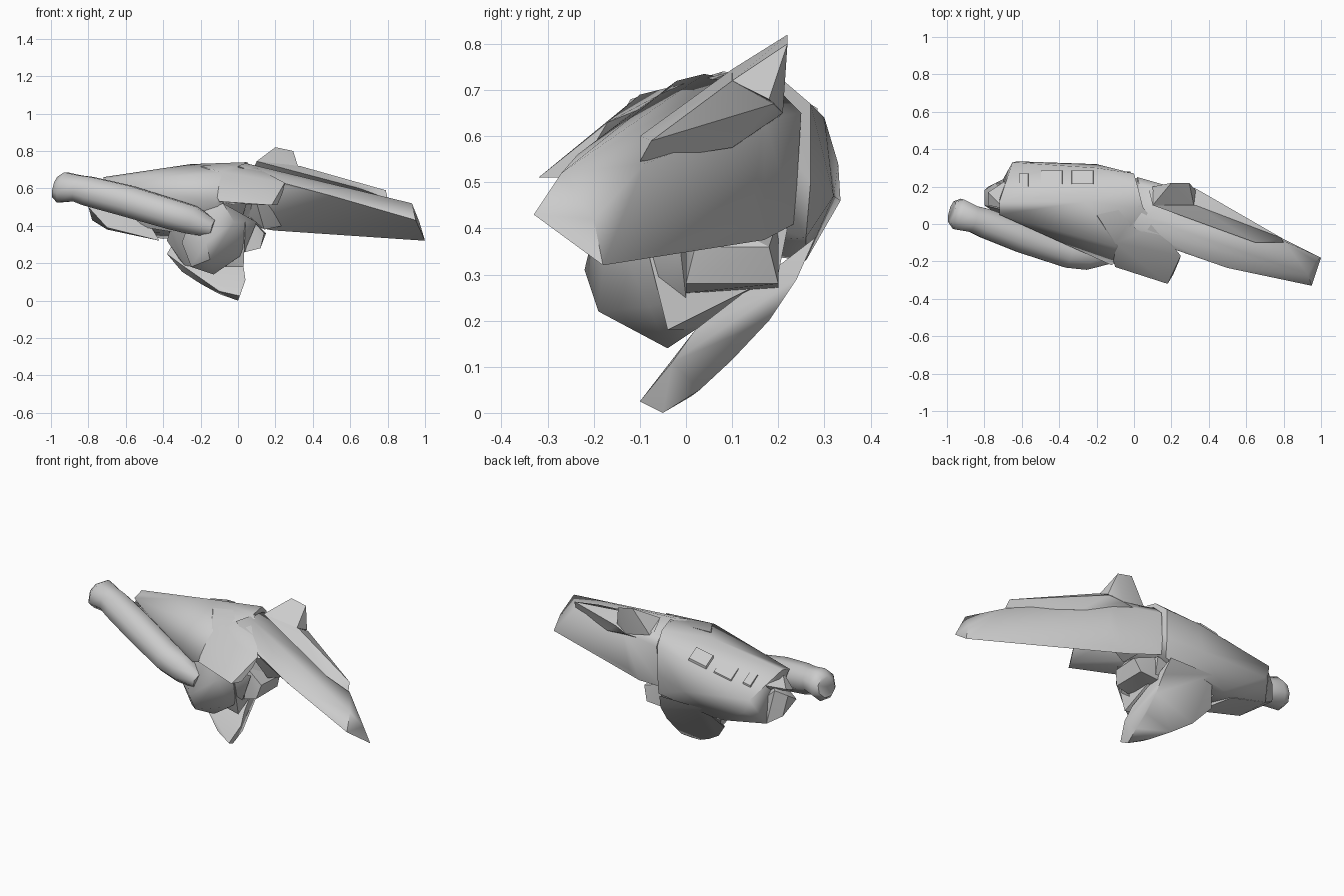
import bpy, bmesh, math
from mathutils import Vector


def finish(bm, name, angle=35):
    bmesh.ops.recalc_face_normals(bm, faces=bm.faces)
    me = bpy.data.meshes.new(name)
    bm.to_mesh(me)
    bm.free()
    ob = bpy.data.objects.new(name, me)
    bpy.context.collection.objects.link(ob)
    bpy.ops.object.select_all(action='DESELECT')
    ob.select_set(True)
    bpy.context.view_layer.objects.active = ob
    bpy.ops.object.shade_smooth_by_angle(angle=math.radians(angle))
    return ob


def hull(name, pts, angle=35):
    """Faceted convex plate around a few corner points."""
    bm = bmesh.new()
    for p in pts:
        bm.verts.new(p)
    r = bmesh.ops.convex_hull(bm, input=bm.verts)
    junk = {g for g in r['geom_interior'] + r['geom_unused'] if isinstance(g, bmesh.types.BMVert)}
    bmesh.ops.delete(bm, geom=list(junk), context='VERTS')
    return finish(bm, name, angle)


def tube(name, path, n=8):
    """Tube through (x, y, z, radius) stations."""
    bm = bmesh.new()
    d = (Vector(path[-1][:3]) - Vector(path[0][:3])).normalized()
    side = d.cross(Vector((0, 0, 1))).normalized()
    up = side.cross(d)
    rings = []
    for x, y, z, r in path:
        rings.append([bm.verts.new(Vector((x, y, z)) + side * r * math.cos(a) + up * r * math.sin(a))
                      for a in (2 * math.pi * (i + .5) / n for i in range(n))])
    for a, b in zip(rings, rings[1:]):
        for i in range(n):
            bm.faces.new((a[i], a[(i + 1) % n], b[(i + 1) % n], b[i]))
    bm.faces.new(rings[0])
    bm.faces.new(rings[-1])
    return finish(bm, name, 50)


# Main rounded hull shell
hull("hull_shell", [
    (-.72, .05, .64), (-.72, .12, .66), (-.65, .33, .54), (-.62, .335, .46), (-.7, .24, .38),
    (-.25, .12, .73), (.05, .08, .74), (.02, .2, .73), (-.2, .3, .64), (0, .27, .67),
    (-.2, .32, .47), (0, .27, .5), (-.4, .26, .33), (0, .26, .38),
    (-.1, -.12, .68), (-.12, -.22, .52), (-.35, -.1, .5), (.08, -.08, .62), (-.4, .02, .36)], 60)

# Forward prong of the shell
hull("front_prong", [
    (-.2, .05, .72), (.04, .1, .74), (.1, -.02, .71), (.25, -.17, .63), (.24, -.2, .58),
    (.18, -.32, .51), (.21, -.27, .51), (-.1, -.23, .53), (-.1, -.1, .69), (-.1, 0, .52), (.1, 0, .6)], 45)

# Belly core and the curved flap sweeping down to the keel tip
hull("belly", [
    (-.38, .2, .32), (-.3, .12, .2), (-.38, .05, .32), (.02, .2, .3), (.02, .22, .4),
    (-.28, .06, .18), (-.35, -.05, .42), (.03, -.04, .18), (.04, -.1, .42)], 60)
hull("keel_flap", [
    (0, -.05, 0), (.01, -.1, .025), (.04, -.03, .11), (.01, .03, .05), (0, .1, .115), (0, .18, .2),
    (0, .24, .29), (-.02, .28, .38), (-.3, .28, .38), (-.38, .18, .25), (-.3, .12, .155),
    (-.2, .07, .09), (-.1, .01, .035), (-.1, -.05, .05), (.03, .02, .18), (-.3, .06, .19)], 60)

# Chin block and side bracket
hull("chin_block", [
    (-.3, -.1, .31), (-.25, -.08, .18), (-.13, -.04, .14), (-.15, -.19, .22), (-.14, -.13, .22),
    (0, -.08, .23), (-.17, -.22, .31), (-.02, -.17, .42), (-.08, -.17, .52), (-.25, -.14, .45),
    (.1, -.02, .42), (.03, 0, .25), (-.1, .05, .2)], 40)
hull("side_bracket", [
    (.15, .18, .36), (.12, .2, .28), (.12, 0, .28), (.14, .02, .36), (.04, 0, .26),
    (-.02, .2, .27), (-.02, .2, .42), (.06, 0, .45)], 30)
hull("wing_strut", [
    (.1, 0, .52), (.14, .08, .38), (.24, .12, .4), (.22, .03, .53), (.05, .1, .65), (.06, .15, .45)], 30)

# Long cannon-like boom
tube("boom", [(-.975, .066, .607, .06), (-.94, .053, .605, .09), (-.86, .027, .6, .077), (-.8, .005, .585, .085),
              (-.6, -.07, .535, .09), (-.35, -.155, .46, .086), (-.24, -.17, .43, .082),
              (-.13, -.17, .385, .05)])
hull("boom_mount", [
    (-.5, -.05, .55), (-.25, -.15, .5), (-.25, -.05, .35), (-.55, .05, .4), (-.6, .1, .6), (-.2, -.05, .55)])

# Left engine cluster
hull("engine_block", [
    (-.8, .1, .5), (-.78, .2, .43), (-.8, .18, .55), (-.7, .03, .39), (-.7, .24, .38),
    (-.74, .22, .58), (-.6, .05, .62), (-.5, .2, .35), (-.42, .02, .32)], 30)
hull("engine_tip", [
    (-.78, .1, .55), (-.78, .17, .58), (-.69, .23, .6), (-.69, .08, .64), (-.68, .15, .5)], 30)

# Wing plate running to the pointed tip, its root tucked into the shell
hull("wing", [
    (1, -.18, .32), (.95, -.33, .43), (.93, -.27, .52), (.97, -.2, .42),
    (.8, -.09, .54), (.5, -.235, .56), (.27, -.155, .61), (.2, -.13, .64),
    (0, -.02, .72), (.04, .04, .735), (.28, .14, .405), (.19, .17, .375),
    (0, .235, .41), (.02, .25, .65), (.03, .2, .7), (.3, .17, .64)], 50)

# Pod and fin on top of the wing
hull("wing_pod", [
    (.8, -.1, .545), (.79, -.075, .59), (.65, -.1, .6), (.33, .19, .67), (.33, .1, .72),
    (.1, .1, .745), (.08, .18, .7), (.12, .2, .64), (.25, .21, .65), (.45, .1, .575)], 50)
hull("fin", [
    (.2, .22, .82), (.295, .22, .8), (.1, .1, .745), (.32, .1, .72), (.33, .18, .68),
    (.1, .2, .68), (.25, .21, .65)], 50)

# Row of vent blocks sunk into the rear shell
for i, (x, y, z, w) in enumerate([(-.59, .235, .59, .03), (-.44, .25, .605, .07), (-.275, .25, .64, .07)]):
    hull(f"vent_block_{i + 1}", [
        (x + sx * w * (1 if sz < 0 else .8), y + sy * .035, z + sz * .03 - sy * .02 + sx * w * .15)
        for sx in (-1, 1) for sy in (-1, 1) for sz in (-1, 1)], 30)
